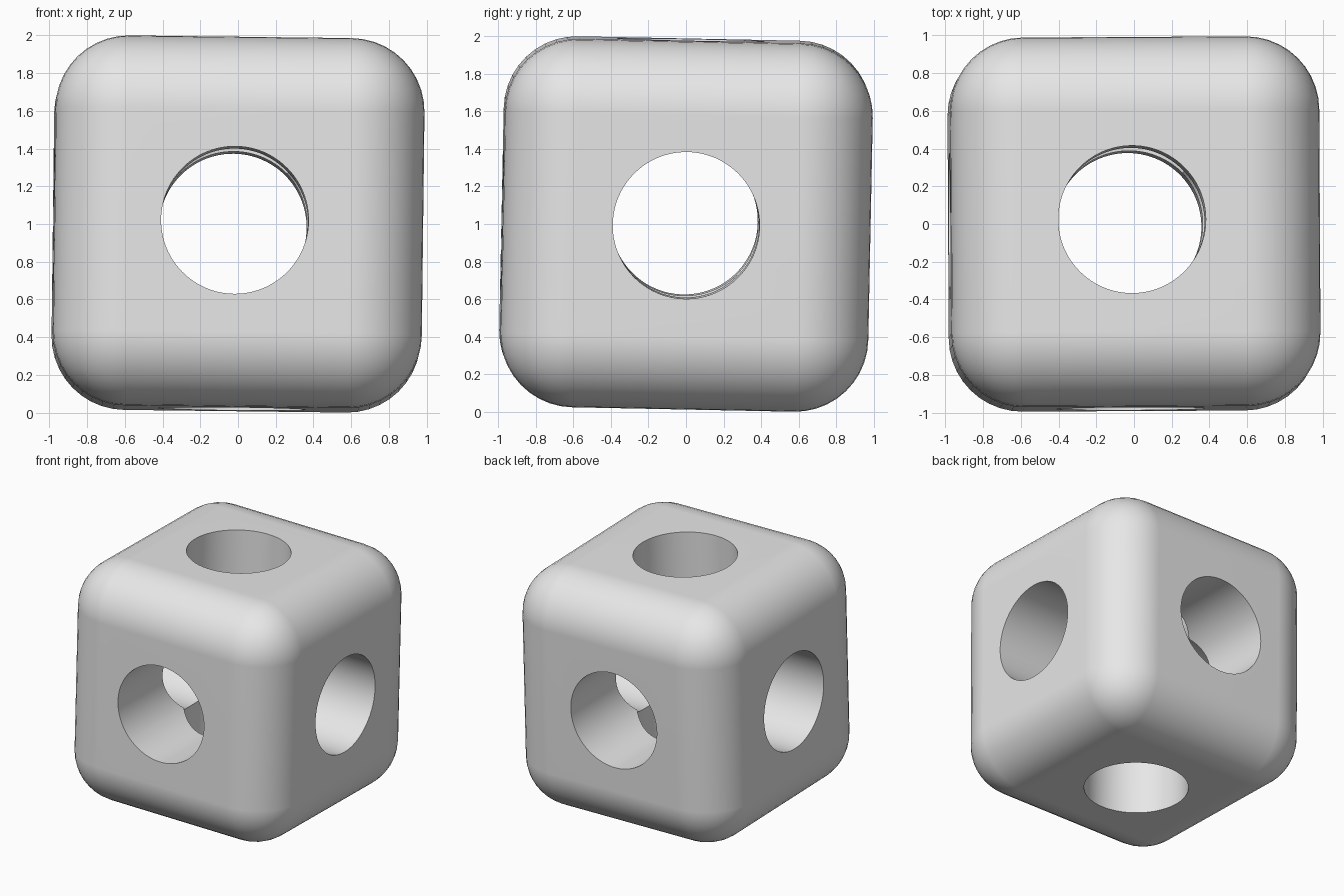
import bpy
import bmesh
import math
from mathutils import Euler, Matrix, Vector

old = bpy.data.objects.get("Cube")
if old:
    bpy.data.objects.remove(old, do_unlink=True)

# One plain grey for the whole block
GREY = (0.8, 0.8, 0.8, 1.0)
grey = bpy.data.materials.new("light_grey")
grey.use_nodes = True
grey.diffuse_color = GREY
grey.node_tree.nodes["Principled BSDF"].inputs["Base Color"].default_value = GREY

SIZE = Vector((1.957, 1.96, 1.962))
ROUNDING = 0.39
HOLE_RADIUS = 0.391
TILT = Euler((-0.02, 0.012, 0.005))


def make_object(name, bm):
    mesh = bpy.data.meshes.new(name)
    bmesh.ops.recalc_face_normals(bm, faces=bm.faces[:])
    bm.to_mesh(mesh)
    bm.free()
    mesh.materials.append(grey)
    obj = bpy.data.objects.new(name, mesh)
    bpy.context.collection.objects.link(obj)
    return obj


# Cube with generously rounded edges and corners
bm = bmesh.new()
bmesh.ops.create_cube(bm, size=1, matrix=Matrix.Diagonal(SIZE).to_4x4())
bmesh.ops.bevel(bm, geom=bm.edges[:], offset=ROUNDING, offset_type='OFFSET',
                segments=10, profile=0.5, affect='EDGES', clamp_overlap=True)
block = make_object("rounded_block", bm)


# Round hole straight through along one axis
def drill(axis, centre):
    turn = Vector((0, 0, 1)).rotation_difference(Vector(axis)).to_matrix().to_4x4()
    bm = bmesh.new()
    bmesh.ops.create_cone(bm, cap_ends=True, segments=96, radius1=HOLE_RADIUS,
                          radius2=HOLE_RADIUS, depth=3,
                          matrix=Matrix.Translation(centre) @ turn)
    cutter = make_object("hole_cutter", bm)
    cutter.hide_render = True
    mod = block.modifiers.new("hole", 'BOOLEAN')
    mod.operation = 'DIFFERENCE'
    mod.solver = 'EXACT'
    mod.object = cutter
    with bpy.context.temp_override(object=block, active_object=block):
        bpy.ops.object.modifier_apply(modifier=mod.name)
    bpy.data.objects.remove(cutter, do_unlink=True)


bpy.context.view_layer.objects.active = block
drill((1, 0, 0), (0, -0.004, 0.004))
drill((0, 1, 0), (-0.022, 0, 0.001))
drill((0, 0, 1), (-0.022, 0.005, 0))

# Smooth roundings, sharp hole rims, flat sides
block.select_set(True)
bpy.ops.object.shade_smooth_by_angle(angle=math.radians(30))
flat = block.modifiers.new("flat_sides", 'WEIGHTED_NORMAL')
flat.keep_sharp = True

# The block sits very slightly askew
block.rotation_euler = TILT
block.location.z = 1
